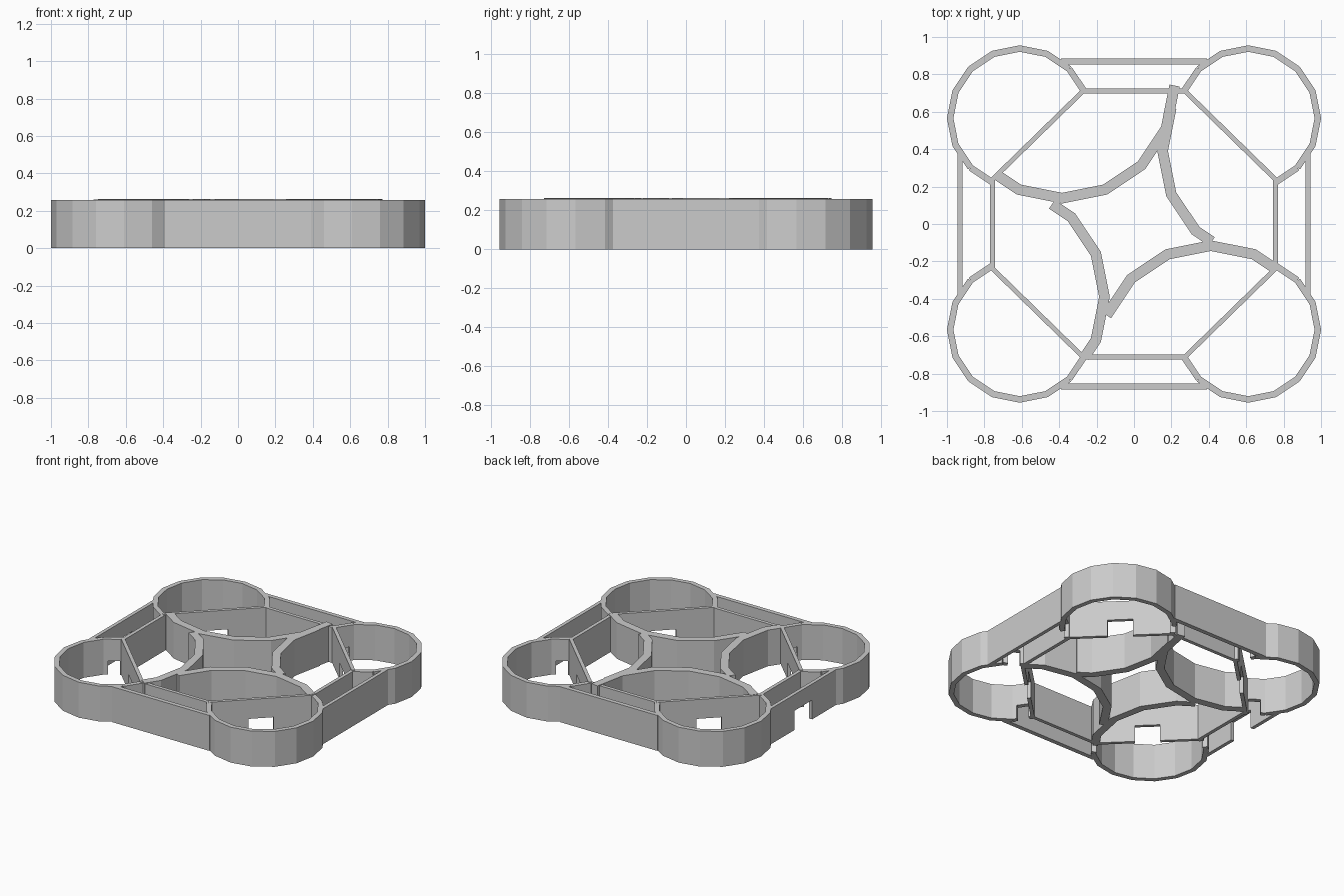
import bpy, bmesh, math
from mathutils import Vector

if "Cube" in bpy.data.objects:
    bpy.data.objects.remove(bpy.data.objects["Cube"])

TOP = 0.257
STEP = 22.5   # rings and arcs are 16-sided


def finish(name, rings, closed_caps=True):
    """Skin a list of equal-length vertex loops into a closed solid."""
    bm = bmesh.new()
    loops = [[bm.verts.new(p) for p in r] for r in rings]
    n = len(loops[0])
    for a, b in zip(loops, loops[1:]):
        for i in range(n):
            j = (i + 1) % n
            bm.faces.new((a[i], a[j], b[j], b[i]))
    bm.faces.new(loops[0])
    bm.faces.new(loops[-1])
    bmesh.ops.recalc_face_normals(bm, faces=bm.faces)
    me = bpy.data.meshes.new(name)
    bm.to_mesh(me)
    bm.free()
    ob = bpy.data.objects.new(name, me)
    bpy.context.collection.objects.link(ob)
    return ob


def strip(name, pts, thick, height):
    """Mitred upright wall following a polyline."""
    pts = [Vector(p) for p in pts]
    rings = []
    for i, p in enumerate(pts):
        d0 = (p - pts[i - 1]).normalized() if i else (pts[1] - p).normalized()
        d1 = (pts[i + 1] - p).normalized() if i < len(pts) - 1 else d0
        d = (d0 + d1).normalized()
        n = Vector((-d.y, d.x)) * (thick / 2 / d.dot(d0))
        a, b = p + n, p - n
        rings.append([(a.x, a.y, 0), (b.x, b.y, 0), (b.x, b.y, height), (a.x, a.y, height)])
    return finish(name, rings)


def notched_wall(name, p, q, thick, height, gap, gap_h):
    """Straight wall with a rectangular notch in the middle of its lower edge."""
    p, q = Vector(p), Vector(q)
    d = (q - p).normalized()
    n = Vector((-d.y, d.x)) * thick / 2
    L = (q - p).length
    m0, m1 = (L - gap) / 2, (L + gap) / 2
    prof = [(0, 0), (m0, 0), (m0, gap_h), (m1, gap_h), (m1, 0), (L, 0), (L, height), (0, height)]
    rings = []
    for s in (-1, 1):
        rings.append([(*(p + d * u + n * s), z) for u, z in prof])
    return finish(name, rings)


def arc_points(c, r, a0, a1):
    """Points on a 16-sided polygon between two angles in degrees."""
    def vert(k):
        t = math.radians(k * STEP)
        return Vector((c[0] + r * math.cos(t), c[1] + r * math.sin(t)))

    def on_poly(a):
        k = math.floor(a / STEP)
        return vert(k).lerp(vert(k + 1), a / STEP - k)
    inner = [k for k in range(-8, 32) if a0 + 1 < k * STEP < a1 - 1]
    return [on_poly(a0)] + [vert(k) for k in inner] + [on_poly(a1)]


# Corner guard rings, their notched ends and the notched chord walls
CX, CY, R, T = 0.61, 0.565, 0.373, 0.034
for sx, sx_name in ((-1, "left"), (1, "right")):
    for sy, sy_name in ((-1, "front"), (1, "back")):
        tag = sy_name + "_" + sx_name
        flip = lambda pts: [(x * sx, y * sy) for x, y in pts]
        strip("corner_ring_" + tag, flip(arc_points((CX, CY), R, -45, 135)), T, TOP)
        for a, b, side in ((135, 157.5, "inner_x"), (-67.5, -45, "inner_y")):
            p, q = flip(arc_points((CX, CY), R, a, b))
            notched_wall("ring_end_" + side + "_" + tag, p, q, T, TOP, 0.08, 0.1)
        p, q = flip([(0.765, 0.23), (0.265, 0.718)])
        notched_wall("chord_wall_" + tag, p, q, 0.025, 0.26, 0.167, 0.12)

# Straight double walls between the corners
for s, name in ((-1, "front"), (1, "back")):
    strip("outer_wall_" + name, [(-0.39, 0.87 * s), (0.39, 0.87 * s)], 0.032, TOP)
    strip("inner_wall_" + name, [(-0.27, 0.712 * s), (0.27, 0.712 * s)], 0.026, TOP)
for s, name in ((-1, "left"), (1, "right")):
    strip("inner_wall_" + name, [(0.757 * s, -0.235), (0.757 * s, 0.235)], 0.026, TOP)
strip("outer_wall_right", [(0.93, -0.38), (0.93, 0.38)], 0.026, TOP)
notched_wall("outer_wall_left", (-0.93, -0.38), (-0.93, 0.38), 0.026, TOP, 0.2, 0.14)

# Pinwheel of curved ribs in the middle
ribs = {
    "back_left": ((-0.385, 0.74), 234, 360),
    "front_left": ((-0.76, -0.39), -33, 57),
    "front_right": ((0.41, -0.718), 54, 157.5),
    "back_right": ((0.755, 0.39), 157.5, 235),
}
for name, (c, a0, a1) in ribs.items():
    strip("curved_rib_" + name, arc_points(c, 0.602, a0, a1), 0.056, 0.262)
